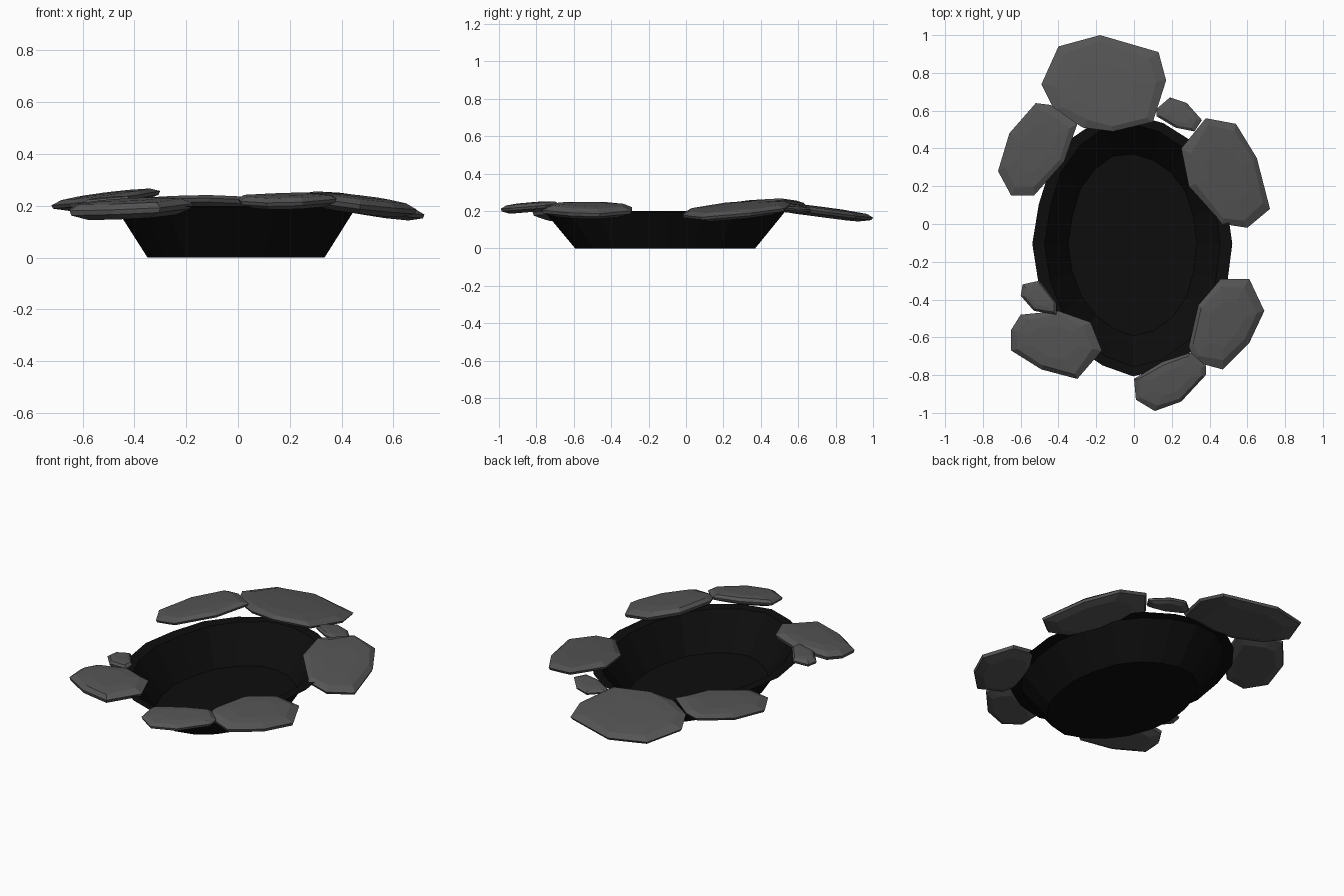
import bpy, bmesh, math, random
from mathutils import Vector

if "Cube" in bpy.data.objects:
    bpy.data.objects.remove(bpy.data.objects["Cube"])
random.seed(4)


def material(name, v):
    m = bpy.data.materials.new(name)
    m.diffuse_color = (v, v, v, 1)
    m.use_nodes = True
    m.node_tree.nodes["Principled BSDF"].inputs["Base Color"].default_value = m.diffuse_color
    return m


liner = material("black_liner", 0.004)
slate = material("grey_stone", 0.09)


def loft(name, rings, mat, cap_top):
    """Join rings of equal length, bottom ring first; cap bottom and optionally top."""
    bm = bmesh.new()
    rows = [[bm.verts.new(p) for p in r] for r in rings]
    n = len(rows[0])
    for a, b in zip(rows, rows[1:]):
        for i in range(n):
            j = (i + 1) % n
            bm.faces.new((a[i], a[j], b[j], b[i]))
    bm.faces.new(rows[0][::-1])
    if cap_top:
        bm.faces.new(rows[-1])
    bmesh.ops.recalc_face_normals(bm, faces=bm.faces)
    me = bpy.data.meshes.new(name)
    bm.to_mesh(me)
    bm.free()
    me.materials.append(mat)
    ob = bpy.data.objects.new(name, me)
    bpy.context.collection.objects.link(ob)


# Open pond basin: floor, sloping wall, flat lip
N = 20
jit = [random.uniform(0.97, 1.02) for _ in range(N)]


def oval(rx, ry, z):
    return [(-0.005 + rx * k * math.cos(2 * math.pi * i / N),
             -0.105 + ry * k * math.sin(2 * math.pi * i / N), z)
            for i, k in enumerate(jit)]


loft("pond_basin", [oval(0.345, 0.48, 0), oval(0.47, 0.64, 0.195),
                    oval(0.535, 0.69, 0.2)], liner, False)


# Flat rim stones: outline, centre height, tilt in x and y, half thickness
def stone(name, pts, z, sx, sy, h):
    pts = [Vector(p) for p in pts]
    c = sum(pts, Vector((0, 0))) / len(pts)
    rings = []
    for s, dz in ((0.7, -h), (0.97, -h * 0.35), (1.0, h * 0.2), (0.84, h * 0.8), (0.5, h)):
        ring = []
        for p in pts:
            d = (p - c) * (s if s > 0.95 else s * random.uniform(0.94, 1.06))
            ring.append((c.x + d.x, c.y + d.y, z + sx * d.x + sy * d.y + dz))
        rings.append(ring)
    loft(name, rings, slate, True)


stone("stone_back", [(-.49, .74), (-.42, .6), (-.27, .51), (-.11, .49), (.1, .54), (.17, .76),
                     (.13, .91), (-.18, 1), (-.4, .94)], .195, -.01, -.13, .026)
stone("stone_back_left", [(-.72, .28), (-.65, .15), (-.53, .15), (-.37, .33), (-.3, .53),
                          (-.44, .63), (-.52, .64), (-.66, .48)], .223, .12, .02, .025)
stone("stone_back_right", [(.38, .56), (.25, .4), (.29, .2), (.47, 0), (.6, -.02), (.72, .08),
                           (.65, .35), (.54, .53)], .202, -.14, .05, .028)
stone("small_stone_back", [(.12, .61), (.12, .57), (.22, .51), (.32, .49), (.36, .55), (.28, .64),
                           (.19, .67)], .208, 0, -.06, .018)
stone("stone_front_right", [(.46, -.29), (.34, -.43), (.29, -.65), (.32, -.73), (.47, -.77),
                            (.61, -.63), (.69, -.46), (.61, -.29)], .205, -.13, .03, .032)
stone("stone_front", [(0, -.82), (.01, -.93), (.11, -.99), (.25, -.94), (.38, -.8), (.38, -.75),
                      (.3, -.68), (.15, -.73)], .22, -.01, .09, .025)
stone("stone_front_left", [(-.65, -.56), (-.65, -.67), (-.49, -.77), (-.3, -.82), (-.17, -.67),
                           (-.23, -.52), (-.4, -.46), (-.6, -.48)], .19, .06, .06, .034)
stone("small_stone_left", [(-.59, -.32), (-.6, -.38), (-.53, -.46), (-.41, -.48), (-.41, -.42),
                           (-.5, -.3)], .212, .08, 0, .022)
